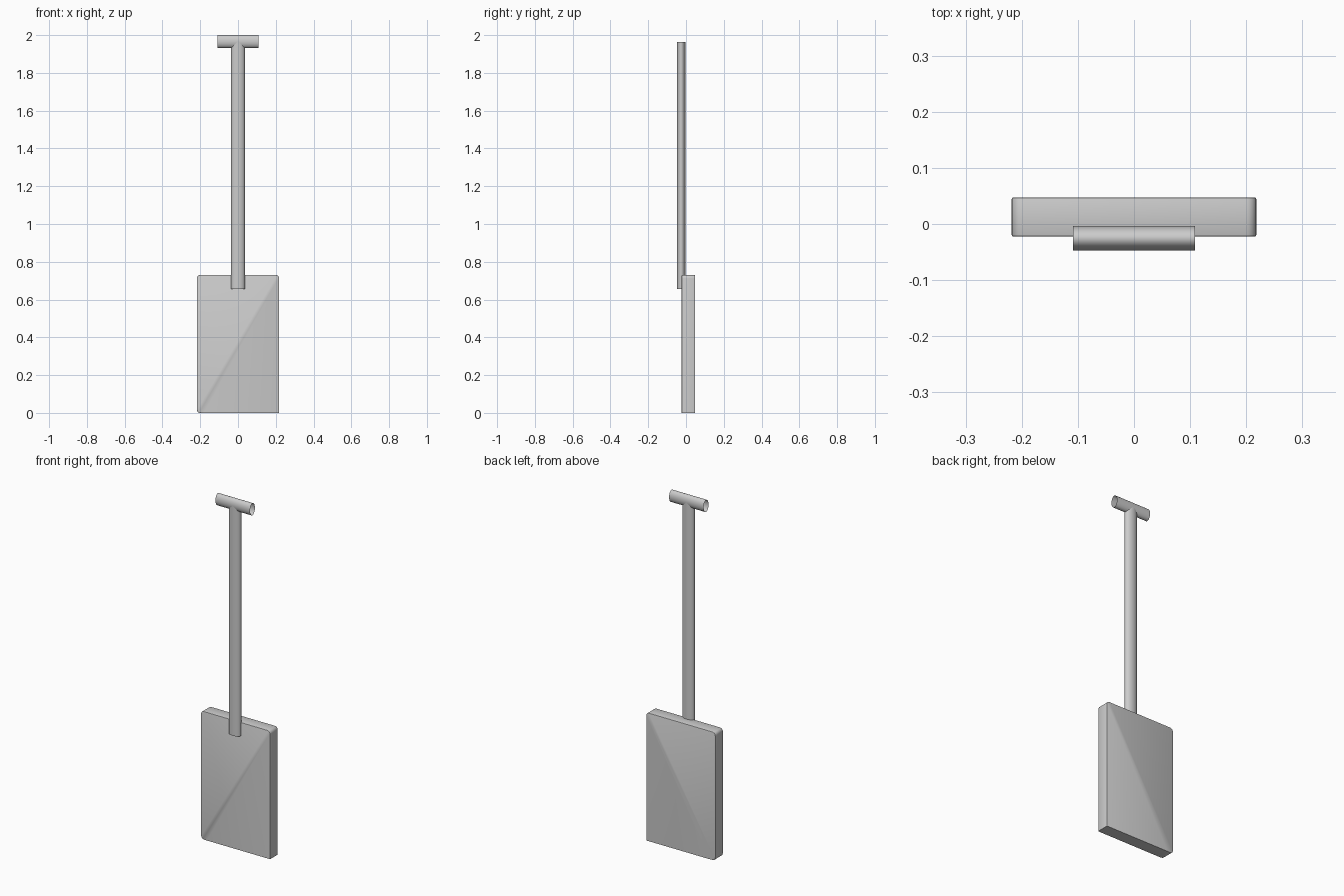
import bpy, bmesh, math
from mathutils import Matrix, Vector

if "Cube" in bpy.data.objects:
    bpy.data.objects.remove(bpy.data.objects["Cube"])

RX, RY, CY = 0.036, 0.0218, -0.0254   # oval tube radii and its y centre


def finish(name, bm, angle=30):
    bmesh.ops.recalc_face_normals(bm, faces=bm.faces)
    me = bpy.data.meshes.new(name)
    bm.to_mesh(me)
    bm.free()
    ob = bpy.data.objects.new(name, me)
    bpy.context.collection.objects.link(ob)
    bpy.ops.object.select_all(action='DESELECT')
    ob.select_set(True)
    bpy.context.view_layer.objects.active = ob
    bpy.ops.object.shade_smooth_by_angle(angle=math.radians(angle))
    return ob


def oval_tube(name, length, r, centre, along_x=False, caps=True):
    bm = bmesh.new()
    bmesh.ops.create_cone(bm, cap_ends=caps, segments=32, radius1=1, radius2=1, depth=1)
    rot = Matrix.Rotation(math.pi / 2, 4, 'Y') if along_x else Matrix.Identity(4)
    size = Matrix.Diagonal((r, RY, length, 1))
    bm.transform(Matrix.Translation(centre) @ rot @ size)
    return finish(name, bm)


# blade: flat slab, three softened corners and a thin edge bevel
w, h, y0, y1, rad = 0.218, 0.73, -0.0225, 0.0475, 0.018
outline = [(w, 0)]
for cx, cz, start in ((w - rad, h - rad, 0), (rad - w, h - rad, 90), (rad - w, rad, 180)):
    for i in range(6):
        a = math.radians(start + 18 * i)
        outline.append((cx + rad * math.cos(a), cz + rad * math.sin(a)))
bm = bmesh.new()
face = bm.faces.new([bm.verts.new((x, y0, z)) for x, z in outline])
new = bmesh.ops.extrude_face_region(bm, geom=[face])['geom']
bmesh.ops.translate(bm, vec=Vector((0, y1 - y0, 0)),
                    verts=[v for v in new if isinstance(v, bmesh.types.BMVert)])
rims = [e for e in bm.edges if abs(e.verts[0].co.y - e.verts[1].co.y) < 1e-5
        and max(v.co.z for v in e.verts) > 1e-4]
bmesh.ops.bevel(bm, geom=rims, offset=0.003, segments=2, profile=0.5, affect='EDGES')
finish("blade", bm)

# shaft overlaps the front of the blade and ends in the middle of the grip
oval_tube("shaft", 1.964 - 0.655, RX, (0, CY, (1.964 + 0.655) / 2))

# cross grip: open oval tube
oval_tube("grip", 0.218, 0.034, (0, CY, 1.966), along_x=True, caps=False)
